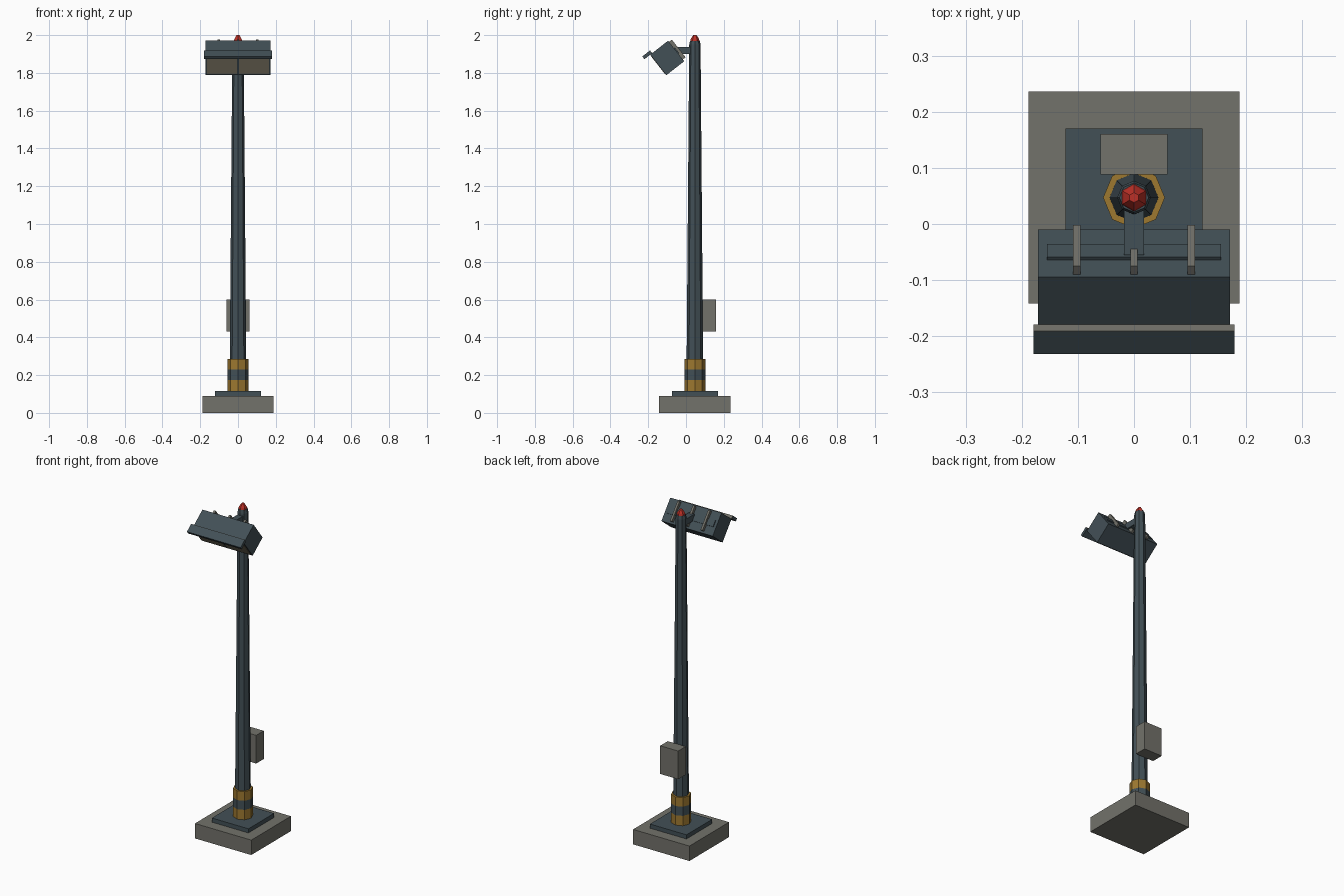
import bpy, bmesh
from math import cos, sin, pi, radians
from mathutils import Matrix

cube = bpy.data.objects.get("Cube")
if cube:
    bpy.data.objects.remove(cube, do_unlink=True)


def material(name, rgb):
    m = bpy.data.materials.new(name)
    m.use_nodes = True
    m.diffuse_color = (*rgb, 1)
    m.node_tree.nodes["Principled BSDF"].inputs["Base Color"].default_value = (*rgb, 1)
    return m


concrete = material("concrete_grey", (0.17, 0.168, 0.145))
steel = material("blue_grey_steel", (0.055, 0.08, 0.094))
amber = material("amber_paint", (0.34, 0.19, 0.03))
glass = material("warm_lens", (0.26, 0.235, 0.165))
red = material("beacon_red", (0.5, 0.03, 0.02))

POLE_Y = 0.047
# Lamp frame: local -y points out of the lens, tilted down
HEAD = Matrix.Translation((0, -0.0995, 1.879)) @ Matrix.Rotation(radians(38), 4, "X")


def finish(name, bm, mat):
    bmesh.ops.recalc_face_normals(bm, faces=bm.faces)
    me = bpy.data.meshes.new(name)
    bm.to_mesh(me)
    bm.free()
    me.materials.append(mat)
    ob = bpy.data.objects.new(name, me)
    bpy.context.collection.objects.link(ob)
    return ob


def box(name, x, y, z, mat, frame=Matrix()):
    """Box from (min, max) ranges, placed in the given frame."""
    bm = bmesh.new()
    bmesh.ops.create_cube(bm, size=1)
    for v in bm.verts:
        v.co = [lo + (c + 0.5) * (hi - lo) for c, (lo, hi) in zip(v.co, (x, y, z))]
    bm.transform(frame)
    return finish(name, bm, mat)


def turned(name, profile, sides, mat, start=0):
    """Faceted solid around the pole axis from (radius, height) points."""
    bm = bmesh.new()
    rings = []
    for r, z in profile:
        angles = [start + 2 * pi * i / sides for i in range(sides)]
        rings.append([bm.verts.new((r * cos(a), POLE_Y + r * sin(a), z)) for a in angles])
    for a, b in zip(rings, rings[1:]):
        for i in range(sides):
            j = (i + 1) % sides
            bm.faces.new((a[i], a[j], b[j], b[i]))
    bm.faces.new(rings[0])
    bm.faces.new(rings[-1])
    return finish(name, bm, mat)


# Foundation and base plate
box("foundation", (-0.188, 0.188), (-0.142, 0.236), (0, 0.09), concrete)
box("base_plate", (-0.122, 0.122), (-0.075, 0.17), (0.09, 0.115), steel)

# Tapered pole with painted bands and beacon
turned("pole", [(0.045, 0.115), (0.03, 1.95), (0.026, 1.97)], 8, steel)
for name, low, high, mat in (("lower_band", 0.115, 0.175, amber),
                             ("middle_band", 0.175, 0.23, steel),
                             ("upper_band", 0.23, 0.285, amber)):
    turned(name, [(0.055, low), (0.055, high)], 8, mat)
turned("beacon", [(0.025, 1.968), (0.022, 1.98), (0.009, 2.0)], 6, red, pi / 2)

# Control box behind the pole
box("control_box", (-0.06, 0.06), (0.088, 0.16), (0.43, 0.6), concrete)

# Arm and lamp housing
box("arm", (-0.018, 0.018), (-0.055, 0.045), (1.9, 1.937), steel)
box("housing", (-0.171, 0.171), (-0.06, 0.06), (-0.069, 0.069), steel, HEAD)
for side, x in (("right", (-0.163, -0.005)), ("left", (0.005, 0.163))):
    box(side + "_lens", x, (-0.062, -0.055), (-0.06, 0.06), glass, HEAD)

# Visor with a grey rear edge
box("visor", (-0.179, 0.179), (-0.099, -0.049), (0.069, 0.0875), steel, HEAD)
box("visor_rear_edge", (-0.179, 0.179), (-0.049, -0.047), (0.069, 0.0875), concrete, HEAD)

# Rail and ribs on the back of the housing
box("back_rail", (-0.155, 0.155), (0.06, 0.066), (-0.019, 0.019), steel, HEAD)
for side, x in (("right", -0.102), ("middle", 0), ("left", 0.102)):
    box(side + "_rib", (x - 0.0065, x + 0.0065), (0.06, 0.079), (-0.057, 0.061), concrete, HEAD)
